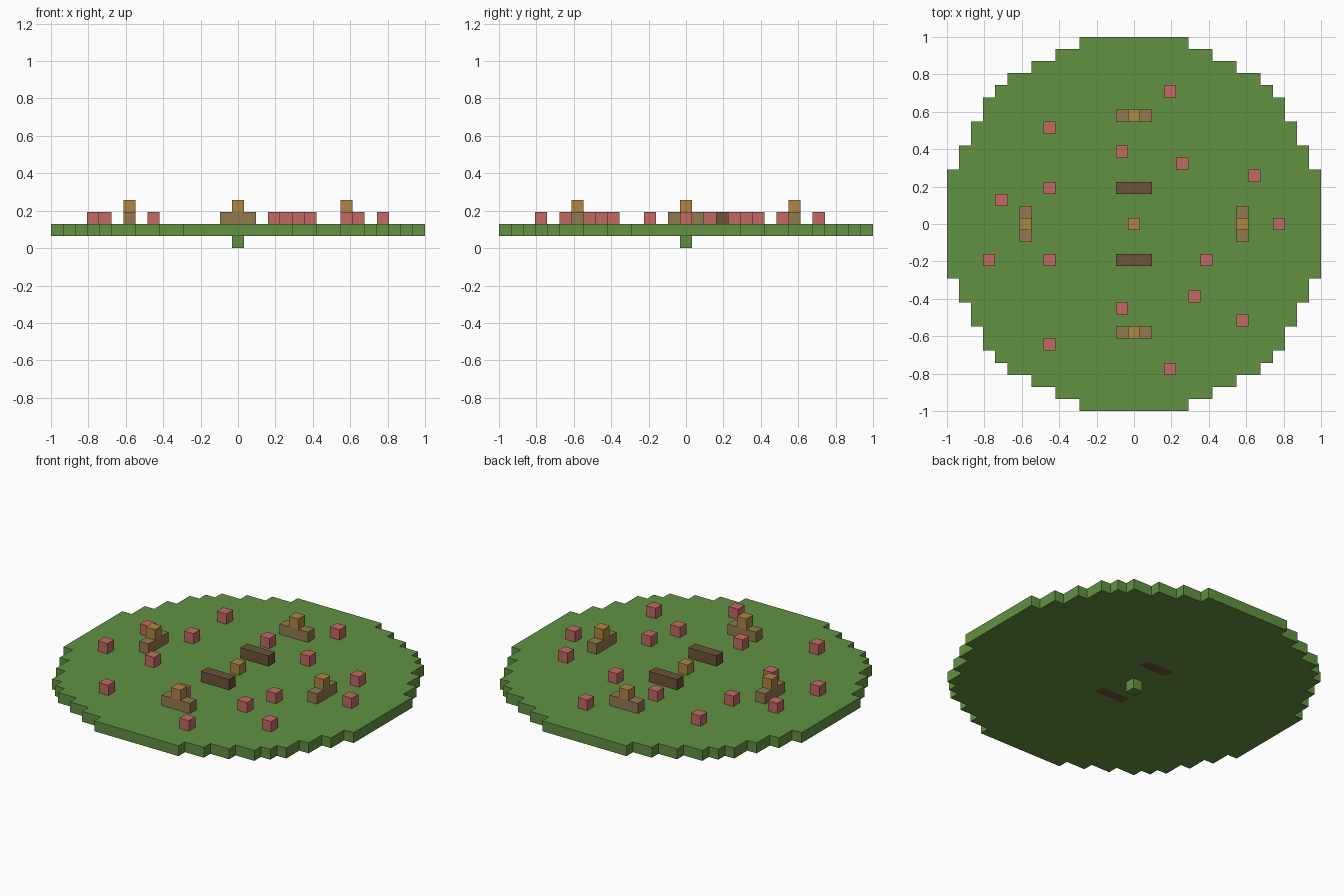
import bpy, bmesh
from mathutils import Vector

if "Cube" in bpy.data.objects:
    bpy.data.objects.remove(bpy.data.objects["Cube"], do_unlink=True)

CELL = 2 / 31          # block size
RADIUS_SQ = 244.5      # garden radius squared, in blocks


def material(name, rgb):
    linear = [((c / 255 + 0.055) / 1.055) ** 2.4 for c in rgb] + [1]
    mat = bpy.data.materials.new(name)
    mat.use_nodes = True
    mat.diffuse_color = linear
    node = mat.node_tree.nodes["Principled BSDF"]
    node.inputs["Base Color"].default_value = linear
    node.inputs["Roughness"].default_value = 0.9
    return mat


GRASS = material("grass green", (98, 145, 66))
PINK = material("flower pink", (194, 106, 99))
GOLD = material("lantern gold", (173, 135, 66))
WOOD = material("bench brown", (146, 121, 80))
DARK = material("dark wood", (108, 83, 58))


def finish(name, bm, mat):
    mesh = bpy.data.meshes.new(name)
    bm.to_mesh(mesh)
    bm.free()
    mesh.materials.append(mat)
    obj = bpy.data.objects.new(name, mesh)
    bpy.context.collection.objects.link(obj)
    return obj


def block(name, mat, x, y, layer, size=(1, 1, 1)):
    """Box centred on block column x, y with its underside at the given layer."""
    bm = bmesh.new()
    bmesh.ops.create_cube(bm, size=CELL)
    bmesh.ops.scale(bm, vec=size, verts=bm.verts)
    bmesh.ops.translate(bm, vec=Vector((x, y, layer + size[2] / 2)) * CELL, verts=bm.verts)
    return finish(name, bm, mat)


# Round lawn: a stepped disc with slots for the two sunk beams
bm = bmesh.new()
for i in range(-15, 16):
    for j in range(-15, 16):
        slot = abs(i) <= 1 and abs(j) == 3
        if i * i + j * j < RADIUS_SQ and not slot:
            corners = ((-.5, -.5), (.5, -.5), (.5, .5), (-.5, .5))
            bm.faces.new([bm.verts.new(Vector((i + a, j + b, 1)) * CELL) for a, b in corners])
bmesh.ops.remove_doubles(bm, verts=bm.verts, dist=CELL / 100)
base = bm.faces[:]
top = bmesh.ops.extrude_face_region(bm, geom=base, use_keep_orig=True)["geom"]
bmesh.ops.translate(bm, vec=(0, 0, CELL),
                    verts=[g for g in top if isinstance(g, bmesh.types.BMVert)])
bmesh.ops.recalc_face_normals(bm, faces=bm.faces)
bmesh.ops.dissolve_limit(bm, angle_limit=0.01, verts=bm.verts, edges=bm.edges)
bmesh.ops.triangulate(bm, faces=[f for f in bm.faces if len(f.verts) > 4])
finish("lawn", bm, GRASS)

# Peg under the middle, lantern on top of it
block("centre_peg", GRASS, 0, 0, 0)
block("centre_lantern", GOLD, 0, 0, 2)

# Sunk beams in front of and behind the centre
for side, y in (("front", -3), ("back", 3)):
    block(side + "_beam", DARK, 0, y, 1, (3, 1, 2))

# Four benches, each with a lantern on its middle
for side, x, y in (("front", 0, -9), ("back", 0, 9), ("left", 9, 0), ("right", -9, 0)):
    block(side + "_bench", WOOD, x, y, 2, (3, 1, 1) if x == 0 else (1, 3, 1))
    block(side + "_lantern", GOLD, x, y, 3)

# Scattered flowers
flowers = [(3, 11), (-7, 8), (-1, 6), (4, 5), (10, 4), (-7, 3), (-11, 2), (12, 0),
           (-12, -3), (-7, -3), (6, -3), (5, -6), (-1, -7), (9, -8), (-7, -10), (3, -12)]
for n, (x, y) in enumerate(flowers, 1):
    block(f"flower_{n}", PINK, x, y, 2)
